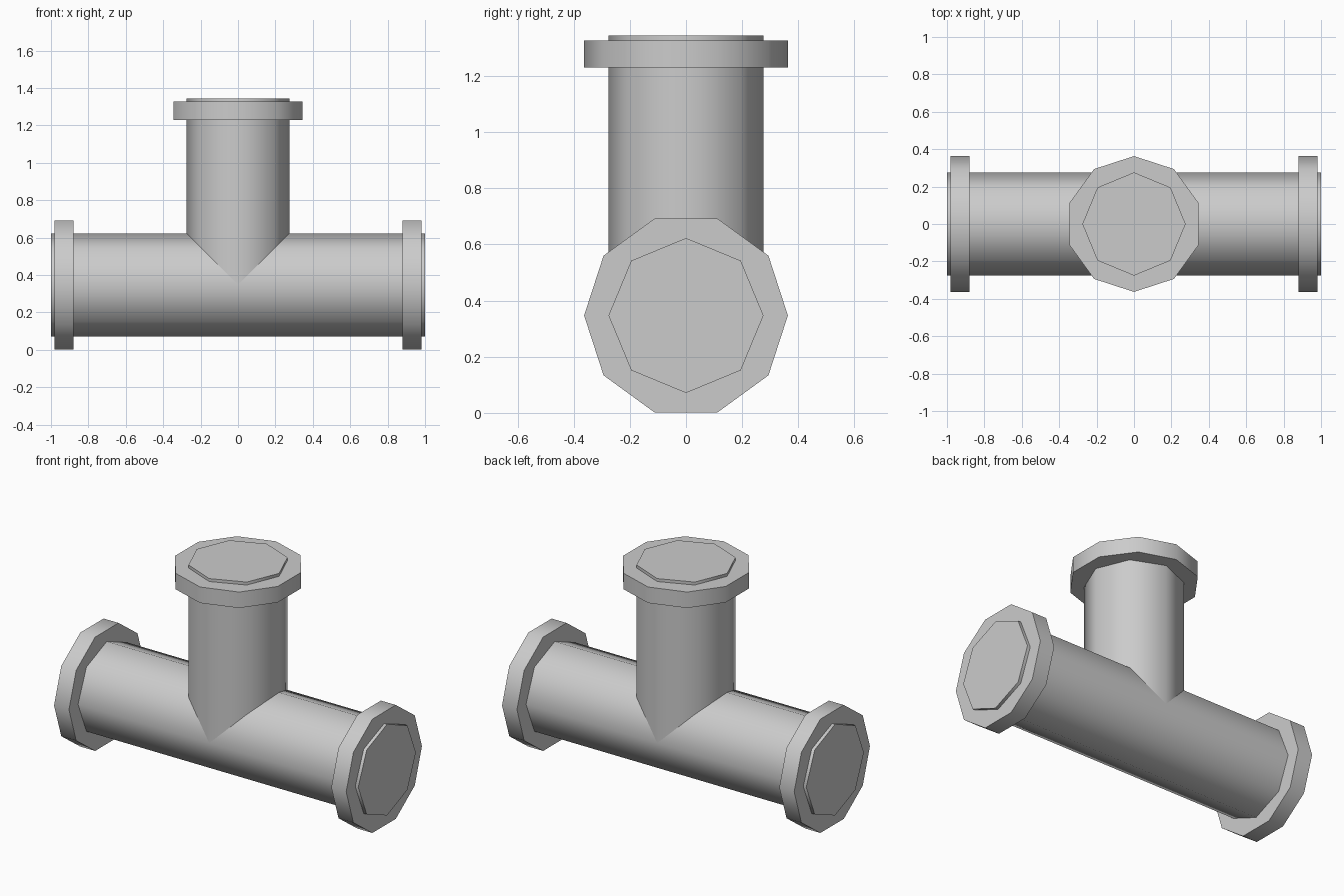
import bpy
import math
from mathutils import Matrix

cube = bpy.data.objects.get("Cube")
if cube:
    bpy.data.objects.remove(cube, do_unlink=True)

AXIS_Z = 0.347      # height of the horizontal pipe's axis
PIPE_R = 0.276
FLANGE_R = 0.363

steel = bpy.data.materials.new("grey_steel")
GREY = (0.6, 0.6, 0.6, 1.0)
steel.diffuse_color = GREY
steel.use_nodes = True
steel.node_tree.nodes["Principled BSDF"].inputs["Base Color"].default_value = GREY

UP = Matrix.Identity(4)
SIDEWAYS = Matrix.Rotation(math.pi / 2, 4, "Y")


def prism(name, sides, radius, start, end, turn, base):
    """Smooth-sided prism running from start to end along its turned axis."""
    bpy.ops.mesh.primitive_cylinder_add(vertices=sides, radius=radius, depth=end - start)
    obj = bpy.context.object
    obj.name = name
    obj.data.transform(Matrix.Translation((0, 0, base)) @ turn
                       @ Matrix.Translation((0, 0, (start + end) / 2)))
    obj.data.materials.append(steel)
    bpy.ops.object.shade_smooth_by_angle(angle=math.radians(50))
    return obj


# Pipes
prism("main_pipe", 8, PIPE_R, -1.0, 1.0, SIDEWAYS, AXIS_Z)
prism("branch_pipe", 8, PIPE_R, AXIS_Z, 1.345, UP, 0)

# Flanges
prism("left_flange", 10, FLANGE_R, 0.88, 0.98, SIDEWAYS, AXIS_Z)
prism("right_flange", 10, FLANGE_R, -0.98, -0.88, SIDEWAYS, AXIS_Z)
prism("top_flange", 10, FLANGE_R, 1.23, 1.327, UP, 0)
